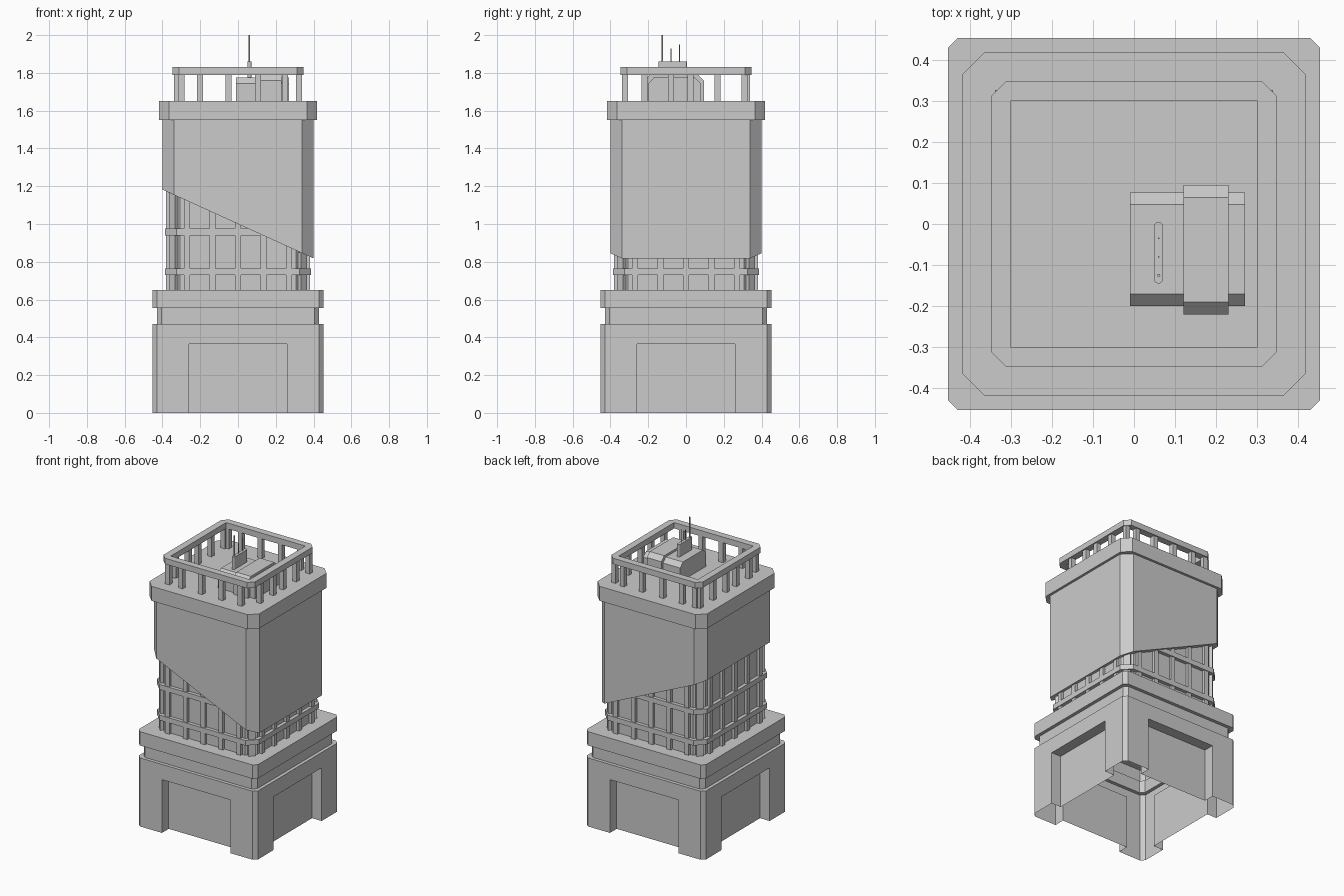
import bpy, bmesh, math
from mathutils import Matrix, Vector

if "Cube" in bpy.data.objects:
    bpy.data.objects.remove(bpy.data.objects["Cube"])


def finish(name, bm):
    bmesh.ops.recalc_face_normals(bm, faces=bm.faces)
    me = bpy.data.meshes.new(name)
    bm.to_mesh(me)
    bm.free()
    ob = bpy.data.objects.new(name, me)
    bpy.context.collection.objects.link(ob)
    return ob


def octagon(h, c):
    k = h - c
    return [(k, -h), (h, -k), (h, k), (k, h), (-k, h), (-h, k), (-h, -k), (-k, -h)]


def stack(name, rings, slope=0.0, hole=False):
    """Stack of (z, half width, chamfer) rings; slope tilts the lowest one."""
    bm = bmesh.new()
    loops = []
    for i, (z, h, c) in enumerate(rings):
        s = slope if i == 0 else 0
        loops.append([bm.verts.new((x, y, z + s * x)) for x, y in octagon(h, c)])
    pairs = list(zip(loops, loops[1:]))
    if hole:
        pairs.append((loops[-1], loops[0]))
    else:
        bm.faces.new(loops[0])
        bm.faces.new(loops[-1])
    for a, b in pairs:
        for i in range(8):
            j = (i + 1) % 8
            bm.faces.new((a[i], a[j], b[j], b[i]))
    return finish(name, bm)


def add_box(bm, lo, hi, rot=0.0):
    lo, hi = Vector(lo), Vector(hi)
    m = Matrix.Rotation(rot, 4, 'Z') @ Matrix.Translation((lo + hi) / 2) @ Matrix.Diagonal((*(hi - lo), 1))
    bmesh.ops.create_cube(bm, size=1, matrix=m)


# Podium: hollow shell with a neck groove and a recessed portal on each side
podium = stack("podium", [(0, .453, .025), (.47, .453, .025), (.47, .43, .025),
                          (.555, .43, .025), (.555, .453, .025), (.65, .453, .025)])
bm = bmesh.new()
for k in range(4):
    add_box(bm, (-.26, -.6, -.1), (.26, -.38, .365), k * math.pi / 2)
cutter = finish("portal_cutter", bm)
cutter.hide_render = True
mod = podium.modifiers.new("portals", 'BOOLEAN')
mod.object = cutter
mod.operation = 'DIFFERENCE'
mod.solver = 'EXACT'
dg = bpy.context.evaluated_depsgraph_get()
carved = bpy.data.meshes.new_from_object(podium.evaluated_get(dg))
podium.modifiers.clear()
podium.data = carved
bpy.data.objects.remove(cutter)
bm = bmesh.new()
bm.from_mesh(carved)
under = [f for f in bm.faces if all(abs(v.co.z) < 1e-4 for v in f.verts)]
bmesh.ops.delete(bm, geom=under, context='FACES_ONLY')
bm.to_mesh(carved)
bm.free()

# Glazed core with floor bands
stack("core", [(.65, .362, .055), (1.25, .362, .055)])
for i, z in enumerate((.73, .94)):
    stack(f"floor_band_{i + 1}", [(z, .386, .06), (z + .035, .386, .06)])

# Mullions: five per side and one on each chamfered corner
bm = bmesh.new()
corner = (2 * .38 - .06) / math.sqrt(2)
for k in range(4):
    a = k * math.pi / 2
    for i in range(-2, 3):
        x = i * .135
        add_box(bm, (x - .016, -.381, .65), (x + .016, -.35, 1.1 if k == 1 else 1.0), a)
    add_box(bm, (-.022, -corner, .65), (.022, -corner + .04, .85), a + math.pi / 4)
# Upper lengths that run up into the slanted cladding on the high side
for x in [i * .135 for i in range(-2, 3)]:
    for s in (-1, 1):
        add_box(bm, (x - .016, s * .366 - .015, .9), (x + .016, s * .366 + .015, 1.02 - .45 * x))
        add_box(bm, (-.381, x - .016, .9), (-.35, x + .016, 1.2))
for s in (-1, 1):
    a = -math.pi / 4 if s < 0 else math.pi * 5 / 4
    add_box(bm, (-.022, -corner, .65), (.022, -corner + .04, 1.18), a)
finish("mullions", bm)

# Cladding cut along a slanting plane, then the cap slab
stack("cladding", [(1.0, .40, .06), (1.55, .40, .06)], slope=-.455)
stack("cap_slab", [(1.55, .417, .053), (1.65, .417, .053)])

# Crown: open ring carried on posts
stack("crown_ring", [(1.79, .347, .035), (1.83, .347, .035),
                     (1.83, .30, .0005), (1.79, .30, .0005)], hole=True)
bm = bmesh.new()
w = .016
for s in (-1, 1):
    c = s * .322
    for x in (-.30, -.20, -.05, .105, .25):
        add_box(bm, (x - w, c - w, 1.65), (x + w, c + w, 1.79))
    for y in (-.22, -.08, .025, .167, .31):
        add_box(bm, (c - w, y - w, 1.65), (c + w, y + w, 1.79))
finish("crown_posts", bm)


# Rooftop plant: two housings with sloped upper edges
def housing(name, x0, x1, y0, y1, top, b=.03):
    bm = bmesh.new()
    prof = [(y0, 1.65), (y1, 1.65), (y1, top - b), (y1 - b, top), (y0 + b, top), (y0, top - b)]
    f = bm.faces.new([bm.verts.new((x0, y, z)) for y, z in prof])
    r = bmesh.ops.extrude_face_region(bm, geom=[f])
    verts = [v for v in r["geom"] if isinstance(v, bmesh.types.BMVert)]
    bmesh.ops.translate(bm, verts=verts, vec=(x1 - x0, 0, 0))
    return finish(name, bm)


housing("plant_room", -.01, .27, -.20, .077, 1.775)
housing("plant_room_duct", .12, .23, -.22, .095, 1.79)

# Antenna fin with rounded ends
bm = bmesh.new()
pts = []
for cy, start in ((-.006, 0), (-.134, math.pi)):
    for i in range(7):
        t = start + math.pi * i / 6
        pts.append((.06 + .011 * math.cos(t), cy + .011 * math.sin(t)))
lo = [bm.verts.new((x, y, 1.76)) for x, y in pts]
hi = [bm.verts.new((x, y, 1.86)) for x, y in pts]
bm.faces.new(lo)
bm.faces.new(hi)
for i in range(len(pts)):
    j = (i + 1) % len(pts)
    bm.faces.new((lo[i], lo[j], hi[j], hi[i]))
finish("antenna_fin", bm)

# Antennas
bm = bmesh.new()
for y, top, r in ((-.125, 2.0, .004), (-.08, 1.93, .002), (-.035, 1.95, .002)):
    bmesh.ops.create_cone(bm, cap_ends=True, segments=8, radius1=r, radius2=r, depth=top - 1.85,
                          matrix=Matrix.Translation((.06, y, (top + 1.85) / 2)))
finish("antennas", bm)
